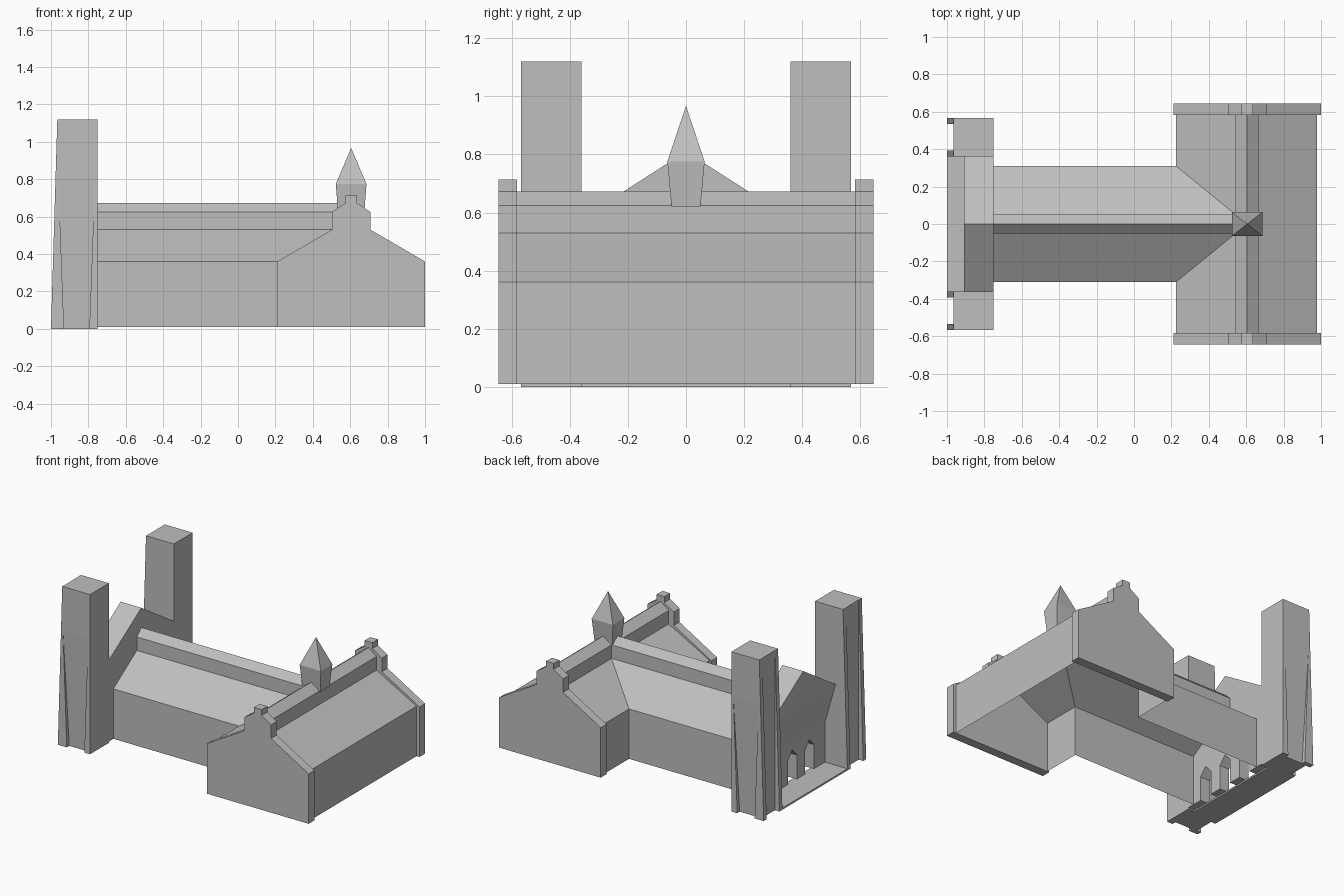
import bpy, bmesh
from mathutils import Vector

if "Cube" in bpy.data.objects:
    bpy.data.objects.remove(bpy.data.objects["Cube"])

stone = bpy.data.materials.new("grey_stone")
stone.use_nodes = True
GREY = (0.52, 0.52, 0.52, 1)
stone.diffuse_color = GREY
stone.node_tree.nodes["Principled BSDF"].inputs["Base Color"].default_value = GREY


def finish(name, bm, solid=True):
    if solid:
        bmesh.ops.recalc_face_normals(bm, faces=bm.faces[:])
    mesh = bpy.data.meshes.new(name)
    bm.to_mesh(mesh)
    bm.free()
    mesh.materials.append(stone)
    obj = bpy.data.objects.new(name, mesh)
    bpy.context.collection.objects.link(obj)
    return obj


def place(axis, p, d):
    """Profile point p at depth d along the extrusion axis."""
    return Vector((d, p[0], p[1])) if axis == "x" else Vector((p[0], d, p[1]))


def prism(bm, profile, axis, a, b):
    """Solid extrusion of a closed profile."""
    rings = [[bm.verts.new(place(axis, p, d)) for p in profile] for d in (a, b)]
    for ring in rings:
        bm.faces.new(ring)
    for i in range(len(profile)):
        j = (i + 1) % len(profile)
        bm.faces.new((rings[0][i], rings[0][j], rings[1][j], rings[1][i]))


def sheet(bm, profile, axis, a, b):
    """Open shell swept from a wall-and-roof profile."""
    rows = [[bm.verts.new(place(axis, p, d)) for d in (a, b)] for p in profile]
    for lo, hi in zip(rows, rows[1:]):
        bm.faces.new((lo[0], lo[1], hi[1], hi[0]))


def clip(bm, point, normal, fill=False):
    """Remove everything on the normal side of a plane."""
    cut = bmesh.ops.bisect_plane(bm, geom=bm.verts[:] + bm.edges[:] + bm.faces[:],
                                 plane_co=point, plane_no=normal, clear_outer=True)
    if fill:
        edges = [e for e in cut["geom_cut"] if isinstance(e, bmesh.types.BMEdge)]
        bmesh.ops.holes_fill(bm, edges=edges)


def hull(name, points):
    bm = bmesh.new()
    bmesh.ops.convex_hull(bm, input=[bm.verts.new(p) for p in points])
    return finish(name, bm)


def mirror_y(obj):
    mod = obj.modifiers.new("mirror", "MIRROR")
    mod.use_axis = (False, True, False)


def cut_with(obj, cutter):
    mod = obj.modifiers.new("cut", "BOOLEAN")
    mod.operation = "DIFFERENCE"
    mod.solver = "EXACT"
    mod.object = cutter
    cutter.hide_render = True
    cutter.hide_viewport = True
    cutter.display_type = "WIRE"


EAVE, CLERE, TOP, RIDGE, BASE = 0.36, 0.53, 0.625, 0.672, 0.01
MID = 0.605
valley = Vector((0.225, 0.31, 0))
valley_normal = Vector((0.31, MID - 0.225, 0))

# Nave shell, mitred into the crossing
bm = bmesh.new()
sheet(bm, [(0.31, BASE), (0.31, EAVE), (0.05, CLERE), (0.05, TOP), (0, RIDGE)],
      "x", -0.75, 0.7)
clip(bm, valley, valley_normal)
bmesh.ops.reverse_faces(bm, faces=[f for f in bm.faces if f.normal.y < 0])
mirror_y(finish("nave", bm, False))

# Transept west shell, cut where the nave enters
half = [(-0.38, BASE), (-0.38, EAVE), (-0.063, CLERE), (-0.063, TOP), (0, RIDGE)]
bm = bmesh.new()
sheet(bm, [(MID + x, z) for x, z in half], "y", 0, 0.6)
clip(bm, valley, -valley_normal)
bmesh.ops.reverse_faces(bm, faces=[f for f in bm.faces if f.normal.x > 0])
mirror_y(finish("transept_west", bm, False))

# Transept east shell
bm = bmesh.new()
sheet(bm, [(MID - x * 0.98, z) for x, z in half], "y", -0.6, 0.6)
bmesh.ops.reverse_faces(bm, faces=[f for f in bm.faces if f.normal.x < 0])
finish("transept_east", bm, False)

# Gable end walls with raised coping and finial block
side = [(0.395, BASE), (0.395, EAVE), (0.103, CLERE), (0.103, TOP),
        (0.03, RIDGE), (0.03, 0.713)]
outline = [(MID + x, z) for x, z in side] + [(MID - x, z) for x, z in reversed(side)]
bm = bmesh.new()
prism(bm, outline, "y", 0.582, 0.645)
mirror_y(finish("gable_wall", bm))

# Crossing steeple
rings = [(0.07, 0.05, 0.62), (0.082, 0.064, 0.775)]
points = [(MID + sx * x, sy * y, z) for x, y, z in rings for sx in (-1, 1) for sy in (-1, 1)]
lower = hull("steeple_shaft", points)
hull("steeple_spire", points[4:] + [(MID, 0, 0.967)])

# West front with overhanging upper wall and gabled top
bm = bmesh.new()
prism(bm, [(-0.75, BASE), (-0.826, BASE), (-0.826, 0.29), (-0.91, 0.585),
           (-0.91, 0.9), (-0.75, 0.9)], "y", -0.36, 0.36)
for s in (-1, 1):
    clip(bm, Vector((0, 0, 0.81)), Vector((0, s * 0.64, 1)), True)
west_front = finish("west_front", bm)

# Pointed doorways
bm = bmesh.new()
for y in (-0.19, 0, 0.19):
    prism(bm, [(y - 0.05, -0.05), (y + 0.05, -0.05), (y + 0.05, 0.18),
               (y, 0.235), (y - 0.05, 0.18)], "x", -0.95, -0.7)
cut_with(west_front, finish("doorway_cutter", bm))

# Porch floor
bm = bmesh.new()
prism(bm, [(-1, 0), (-0.8, 0), (-0.8, 0.012), (-1, 0.012)], "y", -0.36, 0.36)
finish("porch_floor", bm)

# Towers: core with a tapering recess on the outer side
for name, s in (("right_tower", -1), ("left_tower", 1)):
    bm = bmesh.new()
    prism(bm, [(-0.965, 0), (-0.75, 0), (-0.75, 1.12), (-0.965, 1.12)],
          "y", s * 0.36, s * 0.568)
    tower = finish(name, bm)
    recess = hull(name + "_recess_cutter",
                  [(x, s * y, z) for a, b, y, z in ((-0.93, -0.795, 0.54, -0.01),
                                                    (-0.93, -0.795, 0.6, -0.01),
                                                    (-0.96, -0.765, 0.568, 0.81),
                                                    (-0.96, -0.765, 0.6, 0.81))
                   for x in (a, b)])
    cut_with(tower, recess)
    # Tapering buttresses on the west face
    bm = bmesh.new()
    for y in (0.36, 0.535):
        prism(bm, [(-1, 0), (-0.96, 0), (-0.96, 1.12), (-0.966, 1.12)],
              "y", s * y, s * (y + 0.033))
    finish(name + "_buttresses", bm)
